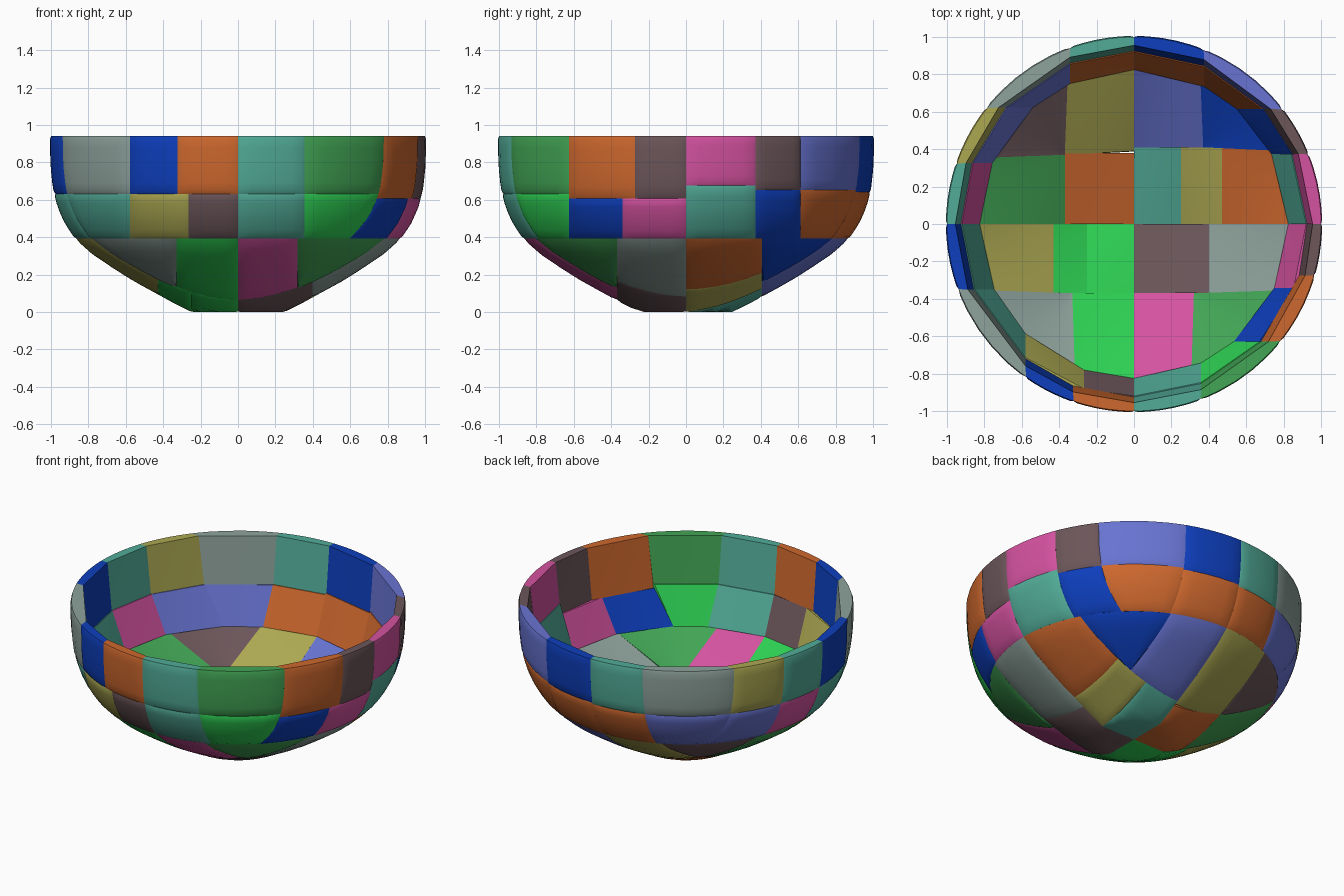
import bpy, bmesh, math
from mathutils import Vector

cube = bpy.data.objects.get("Cube")
if cube:
    bpy.data.objects.remove(cube, do_unlink=True)


# Flat colours, given as sRGB bytes and stored linear
def linear(c):
    c /= 255
    return c / 12.92 if c < 0.04045 else ((c + 0.055) / 1.055) ** 2.4


COLOURS = {
    "bright_green": (46, 210, 84), "green": (66, 165, 85), "pink": (212, 82, 160),
    "orange": (206, 104, 46), "teal": (82, 172, 152), "olive": (172, 168, 82),
    "grey": (142, 162, 156), "mauve": (108, 86, 90), "blue": (13, 62, 188),
    "periwinkle": (104, 116, 210),
}
MATS = {}
for name, rgb in COLOURS.items():
    mat = bpy.data.materials.new(name)
    mat.use_nodes = True
    col = (*[linear(c) for c in rgb], 1)
    mat.diffuse_color = col
    bsdf = mat.node_tree.nodes["Principled BSDF"]
    bsdf.inputs["Base Color"].default_value = col
    bsdf.inputs["Roughness"].default_value = 0.7
    MATS[name] = mat

# Bowl profile (radius, height) of the outside
PROFILE = [(0, 0), (0.25, 0.0), (0.34, 0.045), (0.43, 0.095), (0.55, 0.16), (0.65, 0.222),
           (0.78, 0.31), (0.87, 0.39), (0.925, 0.47), (0.965, 0.56), (0.99, 0.66),
           (1.003, 0.78), (1.006, 0.94)]
RIM, SEAM, TOP = 0.87, 0.39, 0.94
CENTRE = Vector((0, 0, TOP))
STEPS = [0, 0.06, 0.2, 0.4, 0.6, 0.8, 0.94, 1]


def interp(points, x):
    for (x0, y0), (x1, y1) in zip(points, points[1:]):
        if x <= x1:
            return y0 + (y1 - y0) * (x - x0) / (x1 - x0)
    return points[-1][1]


def height_at(r):
    return interp(PROFILE, r)


def radius_at(z):
    return interp([(h, r) for r, h in PROFILE[1:]], z)


def polar(r, deg, z):
    a = math.radians(deg)
    return Vector((r * math.cos(a), r * math.sin(a), z))


def cut_angle(deg, r):
    """Angle where a straight, axis-aligned cut meets a circle of radius r."""
    base = 90 * round(deg / 90)
    return base + math.degrees(math.asin(math.sin(math.radians(deg - base)) / r))


def bilinear(p0, p1, q0, q1, u, v):
    return p0.lerp(p1, u).lerp(q0.lerp(q1, u), v)


def tile(name, colour, outer, inner):
    """Closed tile: curved outside, plain inside, slightly sunken outer border."""
    n = len(STEPS)
    bm = bmesh.new()
    out, inn = {}, {}
    for i, u in enumerate(STEPS):
        for j, v in enumerate(STEPS):
            p = outer(u, v)
            if i in (0, n - 1) or j in (0, n - 1):
                flat = p.z
                p = CENTRE + (p - CENTRE) * 0.994
                if flat < 0.001:
                    p.z = 0.003
            out[i, j] = bm.verts.new(p)
            inn[i, j] = bm.verts.new(inner(u, v))
    for i in range(n - 1):
        for j in range(n - 1):
            ring = [(i, j), (i + 1, j), (i + 1, j + 1), (i, j + 1)]
            bm.faces.new([out[k] for k in ring])
            bm.faces.new([inn[k] for k in reversed(ring)])
    border = ([(i, 0) for i in range(n - 1)] + [(n - 1, j) for j in range(n - 1)]
              + [(i, n - 1) for i in range(n - 1, 0, -1)] + [(0, j) for j in range(n - 1, 0, -1)])
    for a, b in zip(border, border[1:] + border[:1]):
        bm.faces.new([out[b], out[a], inn[a], inn[b]])
    bmesh.ops.remove_doubles(bm, verts=bm.verts, dist=0.0003)
    bmesh.ops.recalc_face_normals(bm, faces=bm.faces)
    mesh = bpy.data.meshes.new(name)
    bm.to_mesh(mesh)
    bm.free()
    mesh.materials.append(MATS[colour])
    obj = bpy.data.objects.new(name, mesh)
    bpy.context.collection.objects.link(obj)
    TILES.append(obj)


def ring_tile(name, colour, a0, a1, z0, z1, r0, r1):
    """Wall tile between two cuts and two heights; r0, r1 are the inside radii."""
    def outer(u, v):
        z = z0 + (z1 - z0) * v
        r = radius_at(z)
        b0, b1 = cut_angle(a0, r), cut_angle(a1, r)
        return polar(r, b0 + (b1 - b0) * u, z)
    corners = [polar(r, cut_angle(a, r), z) for r, z in ((r0, z0), (r1, z1)) for a in (a0, a1)]
    tile(name, colour, outer, lambda u, v: bilinear(*corners, u, v))


def on_floor(x, y, inside=False):
    r = math.hypot(x, y)
    return Vector((x, y, height_at(r + 0.03) + 0.04 if inside else height_at(r)))


def rect_tile(name, colour, x0, y0, x1, y1):
    """Rectangular tile in the middle of the floor."""
    corners = [on_floor(x, y, True) for y in (y0, y1) for x in (x0, x1)]
    tile(name, colour, lambda u, v: on_floor(x0 + (x1 - x0) * u, y0 + (y1 - y0) * v),
         lambda u, v: bilinear(*corners, u, v))


def edge_tile(name, colour, p0, p1, a0, a1):
    """Floor tile running from an inner edge (or corner point) out to the round seam."""
    p0, p1 = Vector((*p0, 0)), Vector((*p1, 0))
    i0, i1 = on_floor(p0.x, p0.y, True), on_floor(p1.x, p1.y, True)

    def outer(u, v):
        p = p0.lerp(p1, u).lerp(polar(RIM, a0 + (a1 - a0) * u, 0), v)
        return on_floor(p.x, p.y)

    def inner(u, v):
        return i0.lerp(i1, u).lerp(polar(0.835, a0 + (a1 - a0) * u, 0.395), v)
    tile(name, colour, outer, inner)


TILES = []

# Wall: two rings of sixteen tiles, counted from the front towards +x
UPPER_CUTS = [-90, -69, -39, -16, 0, 22, 38, 68, 90, 110, 141.5, 161, 180, 200.5, 234.5, 251, 270]
LOWER_CUTS = [-90, -69, -39, -20, 0, 22, 38, 68, 90, 110, 141.5, 161, 180, 200.5, 234.5, 254.5, 270]
UPPER = ("teal green orange mauve pink mauve periwinkle blue teal grey olive teal "
         "blue grey blue orange").split()
LOWER = ("teal bright_green blue pink teal blue orange orange orange periwinkle periwinkle "
         "pink teal teal olive mauve").split()
SEAMS = [0.63, 0.63, 0.605, 0.605, 0.675, 0.65, 0.65, 0.64] + [0.63] * 8
for k, seam in enumerate(SEAMS):
    ring_tile(f"upper_wall_tile_{k + 1}", UPPER[k], UPPER_CUTS[k], UPPER_CUTS[k + 1],
              seam, TOP, 0.925, 0.955)
    ring_tile(f"lower_wall_tile_{k + 1}", LOWER[k], LOWER_CUTS[k], LOWER_CUTS[k + 1],
              SEAM, seam, 0.825, 0.92)

# Floor: outer tiles around the seam, corner tiles fan out from one point
EDGE = [
    ("pink", (0, -0.37), (0.32, -0.37), -68.4),
    ("green", (0.32, -0.37), (0.32, -0.37), -25.2),
    ("grey", (0.4, -0.37), (0.4, 0), 0),
    ("orange", (0.47, 0), (0.47, 0.41), 28.1),
    ("blue", (0.37, 0.41), (0.37, 0.41), 64.8),
    ("periwinkle", (0.37, 0.41), (0, 0.41), 90),
    ("olive", (0, 0.39), (-0.37, 0.37), 115.2),
    ("mauve", (-0.37, 0.37), (-0.37, 0.37), 154.8),
    ("green", (-0.37, 0.37), (-0.37, 0), 180),
    ("olive", (-0.43, 0), (-0.43, -0.37), 205.2),
    ("grey", (-0.33, -0.37), (-0.33, -0.37), 247.7),
    ("bright_green", (-0.33, -0.37), (0, -0.37), 270),
]
start = -90
for k, (colour, p0, p1, end) in enumerate(EDGE):
    edge_tile(f"floor_edge_tile_{k + 1}", colour, p0, p1, start, end)
    start = end

# Floor: middle tiles
MIDDLE = [
    ("orange", -0.37, 0, 0, 0.38), ("teal", 0, 0, 0.25, 0.41), ("olive", 0.25, 0, 0.47, 0.41),
    ("mauve", 0, -0.37, 0.4, 0), ("bright_green", -0.25, -0.37, 0, 0),
    ("bright_green", -0.43, -0.37, -0.25, 0),
]
for k, spec in enumerate(MIDDLE):
    rect_tile(f"floor_middle_tile_{k + 1}", *spec)

# Smooth shading with crisp tile edges
bpy.ops.object.select_all(action="DESELECT")
for obj in TILES:
    obj.select_set(True)
bpy.context.view_layer.objects.active = TILES[0]
bpy.ops.object.shade_smooth_by_angle(angle=math.radians(30))
